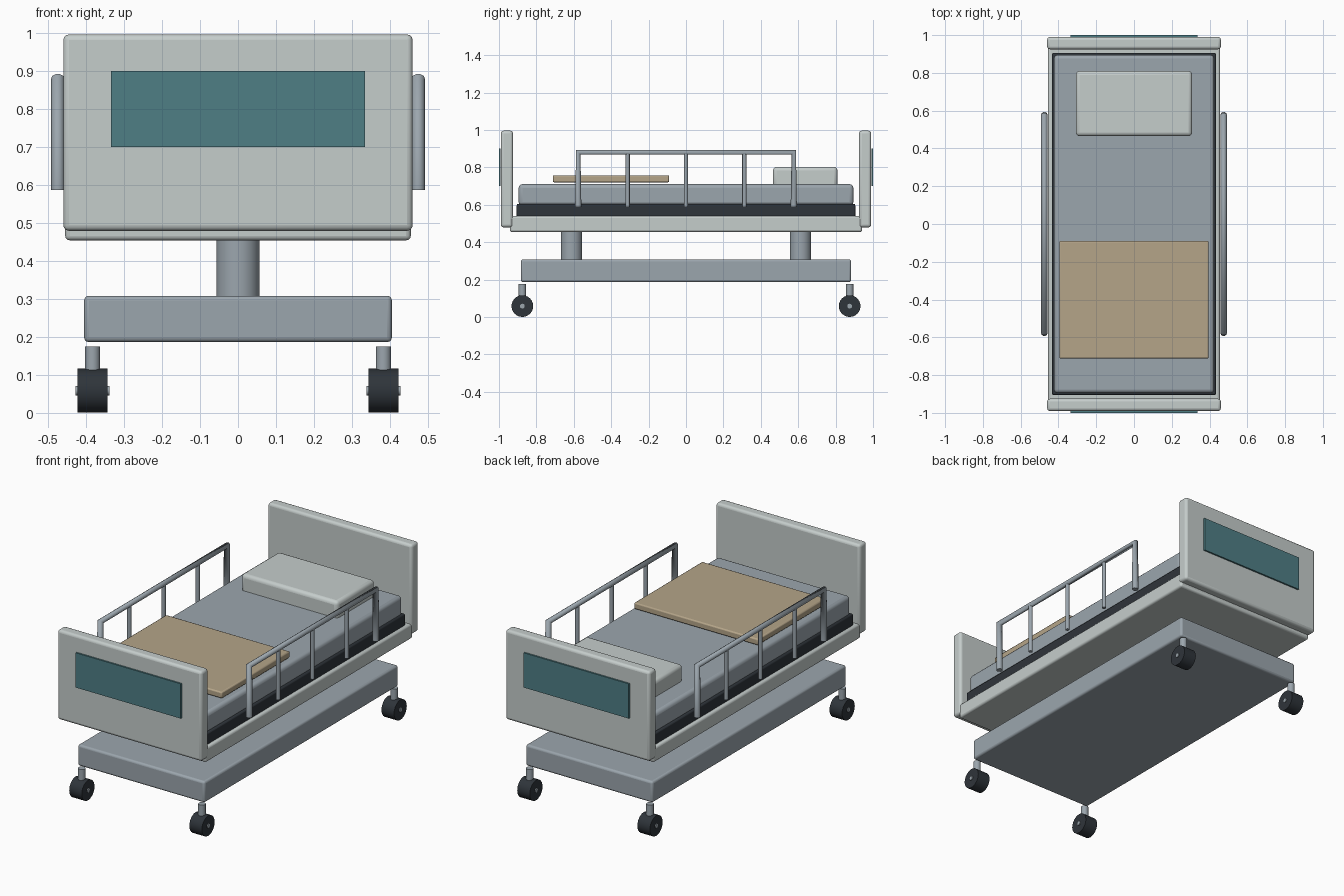
import bpy
import math

if "Cube" in bpy.data.objects:
    bpy.data.objects.remove(bpy.data.objects["Cube"])


def material(name, rgb):
    m = bpy.data.materials.new(name)
    m.diffuse_color = (*rgb, 1)
    m.use_nodes = True
    m.node_tree.nodes["Principled BSDF"].inputs["Base Color"].default_value = m.diffuse_color
    return m


LIGHT = material("pale grey", (0.56, 0.61, 0.60))
GREY = material("blue grey", (0.33, 0.38, 0.42))
DARK = material("charcoal", (0.028, 0.035, 0.043))
TEAL = material("teal", (0.078, 0.21, 0.235))
TAN = material("tan", (0.46, 0.375, 0.25))


def box(name, x, y, z, mat, bevel=0.0, segments=3):
    """Box from (min, max) ranges with rounded edges."""
    bpy.ops.mesh.primitive_cube_add(size=1, location=[sum(r) / 2 for r in (x, y, z)])
    ob = bpy.context.object
    ob.name = name
    ob.scale = [r[1] - r[0] for r in (x, y, z)]
    bpy.ops.object.transform_apply(location=False, rotation=False, scale=True)
    ob.data.materials.append(mat)
    if bevel:
        mod = ob.modifiers.new("rounding", "BEVEL")
        mod.width = bevel
        mod.segments = segments
        bpy.ops.object.shade_smooth_by_angle(angle=math.radians(35))
    return ob


def cylinder(name, radius, length, loc, mat, sides=20, along_x=False):
    rot = (0, math.pi / 2, 0) if along_x else (0, 0, 0)
    bpy.ops.mesh.primitive_cylinder_add(vertices=sides, radius=radius, depth=length,
                                        location=loc, rotation=rot)
    ob = bpy.context.object
    ob.name = name
    ob.data.materials.append(mat)
    bpy.ops.object.shade_smooth_by_angle(angle=math.radians(35))
    return ob


# Base, deck and bedding
box("base", (-0.405, 0.405), (-0.883, 0.883), (0.186, 0.308), GREY, 0.012)
box("deck_frame", (-0.455, 0.455), (-0.942, 0.942), (0.454, 0.54), LIGHT, 0.012)
box("mattress_support", (-0.435, 0.435), (-0.905, 0.905), (0.53, 0.605), DARK, 0.008, 2)
box("mattress", (-0.424, 0.424), (-0.895, 0.895), (0.595, 0.71), GREY, 0.02)
box("pillow", (-0.308, 0.308), (0.465, 0.81), (0.69, 0.803), LIGHT, 0.02)
box("tray_board", (-0.395, 0.395), (-0.712, -0.09), (0.72, 0.757), TAN, 0.007, 2)

for side, end in ((-1, "foot"), (1, "head")):
    # End boards with inset-coloured plates
    ys = sorted((side * 0.925, side * 0.99))
    box(end + "_board", (-0.46, 0.46), ys, (0.479, 0.996), LIGHT, 0.015)
    ys = sorted((side * 0.9905, side * 1.0))
    box(end + "_panel", (-0.335, 0.335), ys, (0.70, 0.90), TEAL)

    # Lift columns
    cylinder(end + "_lift_column", 0.057, 0.19, (0, side * 0.612, 0.385), GREY)

    # Casters
    for sx in (-1, 1):
        x, y = sx * 0.383, side * 0.875
        cylinder(end + "_caster_wheel", 0.058, 0.08, (x, y, 0.058), DARK, 24, True)
        cylinder(end + "_caster_axle", 0.013, 0.09, (x, y, 0.058), GREY, 12, True)
        cylinder(end + "_caster_stem", 0.02, 0.07, (x, y, 0.14), GREY, 16)

# Side rails: bent tube with upright bars
for sx, side in ((-1, "left"), (1, "right")):
    x = sx * 0.4745
    curve = bpy.data.curves.new(side + "_rail", "CURVE")
    curve.dimensions = "3D"
    curve.bevel_depth = 0.0175
    curve.bevel_resolution = 3
    curve.use_fill_caps = True
    path = [(-0.576, 0.587), (-0.576, 0.88), (0.576, 0.88), (0.576, 0.587)]
    spline = curve.splines.new("POLY")
    spline.points.add(len(path) - 1)
    for point, (y, z) in zip(spline.points, path):
        point.co = (x, y, z, 1)
    curve.materials.append(GREY)
    rail = bpy.data.objects.new(side + "_rail", curve)
    bpy.context.collection.objects.link(rail)
    for y in (-0.312, 0, 0.312):
        cylinder(side + "_rail_bar", 0.0115, 0.285, (x, y, 0.7295), GREY, 12)
